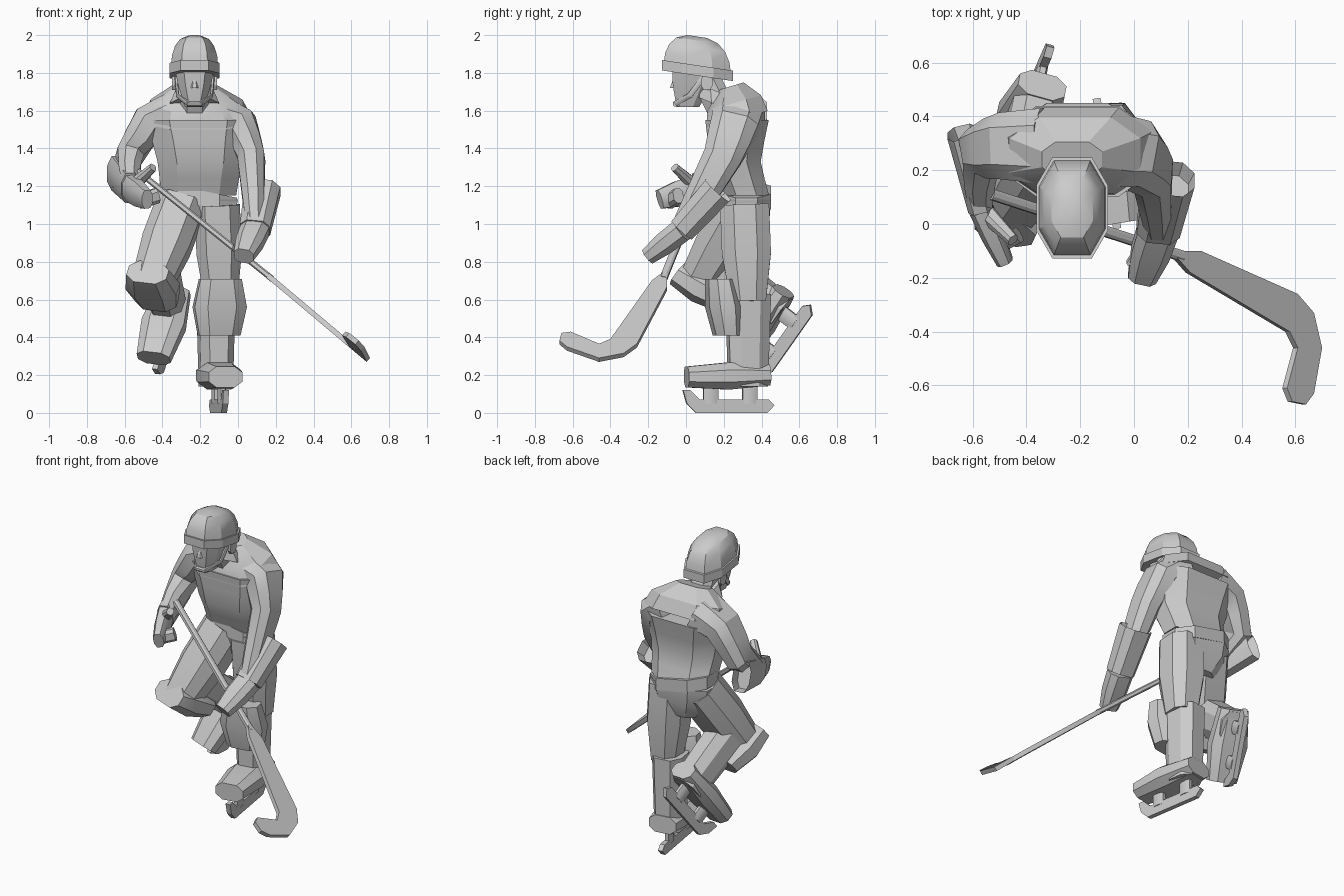
import bpy, bmesh, math
from mathutils import Matrix, Vector

default_cube = bpy.data.objects.get("Cube")
if default_cube:
    bpy.data.objects.remove(default_cube, do_unlink=True)

# One plain clay colour
clay = bpy.data.materials.new("plain grey")
clay.use_nodes = True
grey = (.6, .6, .6, 1)
clay.diffuse_color = grey
clay.node_tree.nodes["Principled BSDF"].inputs["Base Color"].default_value = grey

WORLD = Matrix.Identity(4)
UP = Vector((0, 0, 1))
ACROSS = Vector((1, 0, 0))
FORWARD = Vector((0, -1, 0))


def finish(name, bm, matrix):
    """Turn the bmesh into a grey object with sharp creases kept."""
    mesh = bpy.data.meshes.new(name)
    bm.to_mesh(mesh)
    bm.free()
    mesh.transform(matrix)
    mesh.materials.append(clay)
    part = bpy.data.objects.new(name, mesh)
    bpy.context.collection.objects.link(part)
    bpy.ops.object.select_all(action="DESELECT")
    part.select_set(True)
    bpy.context.view_layer.objects.active = part
    bpy.ops.object.shade_smooth_by_angle(angle=math.radians(28))


def bridge(bm, lower, upper):
    """Join two equal loops of vertices with quads."""
    for k in range(len(lower)):
        bm.faces.new((lower[k - 1], lower[k], upper[k], upper[k - 1]))


def cut_corner_section(side, depth):
    """Rectangle with cut corners, spanned by two half-size vectors."""
    corners = []
    for u, v in ((1, 1), (-1, 1), (-1, -1), (1, -1)):
        pair = [side * u + depth * v * .45, side * u * .55 + depth * v]
        corners += pair if u == v else reversed(pair)
    return corners


def loft(name, centres, scales, width, depth, normal=None, side=ACROSS,
         matrix=WORLD, hollow=False):
    """Skin scaled sections along the centres; a hollow part opens at its start."""
    bm = bmesh.new()
    loops = []
    last = len(centres) - 1
    for i, centre in enumerate(centres):
        along = centres[min(i + 1, last)] - centres[max(i - 1, 0)]
        axis = (normal or along).normalized()
        across = (side - axis * side.dot(axis)).normalized()
        outline = cut_corner_section(across * width * scales[i],
                                     axis.cross(across) * depth * scales[i])
        loops.append([bm.verts.new(centre + corner) for corner in outline])
    for lower, upper in zip(loops, loops[1:]):
        bridge(bm, lower, upper)
    mouth = bm.faces.new(loops[0])
    bm.faces.new(loops[-1])
    bmesh.ops.recalc_face_normals(bm, faces=bm.faces[:])
    if hollow:
        bmesh.ops.inset_individual(bm, faces=[mouth], thickness=.015, depth=0)
        bmesh.ops.translate(bm, verts=mouth.verts, vec=mouth.normal * -.06)
    finish(name, bm, matrix)


def limb(name, path, width, depth, taper=1, bulge=0, **options):
    """Tapered, optionally swollen, limb through a few joints."""
    joints = [Vector(joint) for joint in path]
    centres = [joints[0]]
    for start, end in zip(joints, joints[1:]):
        centres += [start.lerp(end, .5), end]
    last = len(centres) - 1
    scales = [1 + (taper - 1) * i / last + bulge * math.sin(math.pi * i / last)
              for i in range(len(centres))]
    loft(name, centres, scales, width, depth, **options)


def plate(name, outline, thickness, matrix=WORLD):
    """Thicken a flat outline evenly about its own plane."""
    bm = bmesh.new()
    half = Vector(thickness) / 2
    front = [bm.verts.new(Vector(point) - half) for point in outline]
    back = [bm.verts.new(Vector(point) + half) for point in outline]
    bm.faces.new(front)
    bm.faces.new(back)
    bridge(bm, front, back)
    bmesh.ops.recalc_face_normals(bm, faces=bm.faces[:])
    finish(name, bm, matrix)


def lower_leg(side, frame):
    """Skate, boot, shin and pad; the toe points to local -y above the origin."""
    runner = [(-.24, .12), (-.22, .05), (-.17, 0), (.21, 0), (.25, .04), (.22, .07),
              (-.15, .07), (-.2, .12)]
    plate(side + "_skate_blade", [(0, y, z) for y, z in runner], ACROSS * .03, frame)
    for label, y in (("front", -.09), ("back", .12)):
        limb(f"{side}_{label}_blade_post", [(0, y, .05), (0, y, .16)],
             width=.02, depth=.04, matrix=frame)
    limb(side + "_boot", [(0, -.22, .19), (0, .22, .2)],
         width=.09, depth=.055, bulge=.3, matrix=frame)
    limb(side + "_shin", [(0, .11, .14), (0, .11, .63)],
         width=.085, depth=.1, taper=1.15, matrix=frame)
    limb(side + "_shin_pad", [(0, 0, .41), (0, -.04, .71)],
         width=.11, depth=.07, bulge=.27, normal=UP, matrix=frame)


def glove(side, cuff, wrist, fist, thumb, width, depth):
    """Open flared cuff, closed hand and thumb."""
    limb(side + "_glove_cuff", [cuff, wrist], width, depth, taper=.85, hollow=True)
    limb(side + "_glove_hand", [wrist, fist], width * .8, depth * .75, taper=.7, bulge=.1)
    limb(side + "_glove_thumb", [wrist, thumb], width=.035, depth=.035, taper=.6)


# Standing leg turns its toe outwards
lower_leg("left", Matrix.Translation((-.1, .22, 0)) @ Matrix.Rotation(math.radians(9), 4, "Z"))

# Lifted leg: the blade runs up and back behind the body
heel = Vector((.24, .55, .78)).normalized()
shin_up = Vector((-.15, -.8, .6))
shin_up = (shin_up - heel * shin_up.dot(heel)).normalized()
lifted = Matrix((heel.cross(shin_up), heel, shin_up)).transposed().to_4x4()
lifted.translation = (-.365, .55, .35)
lower_leg("right", lifted)

# Breeches
limb("left_thigh", [(-.11, .31, 1.1), (-.09, .33, .59)],
     width=.12, depth=.13, taper=.72, bulge=.14)
limb("right_thigh", [(-.3, .3, 1.1), (-.46, .06, .68)],
     width=.13, depth=.13, taper=.8, bulge=.1)
limb("pelvis", [(-.21, .32, 1.13), (-.21, .33, .92)],
     width=.21, depth=.13, taper=.5, bulge=.15, normal=UP)

# Jersey body, sloping yoke, hem band and collar
chest = (-.21, .27, 1.55)
limb("jersey_body", [(-.21, .32, 1.15), (-.2, .26, 1.33), chest],
     width=.2, depth=.12, taper=1.4, bulge=-.07, normal=UP)
limb("jersey_yoke", [chest, (-.23, .24, 1.73)],
     width=.28, depth=.17, taper=.4, bulge=.17, normal=UP + FORWARD * .3)
limb("jersey_hem", [(-.21, .32, 1.1), (-.21, .32, 1.18)],
     width=.21, depth=.13, normal=Vector((.2, 0, 1)))
limb("collar", [(-.23, .19, 1.62), (-.23, .17, 1.7)],
     width=.13, depth=.13, taper=.75, normal=UP - FORWARD * .4)

# Arms share their joints with the gloves
left_wrist = (.09, -.02, .97)
right_wrist = (-.57, .06, 1.19)
limb("left_sleeve", [(-.12, .28, 1.59), (.01, .26, 1.53), (.07, .19, 1.35), left_wrist],
     width=.14, depth=.1, taper=.45, bulge=.1, side=FORWARD)
limb("right_sleeve", [(-.33, .29, 1.6), (-.47, .29, 1.54), (-.575, .27, 1.36), right_wrist],
     width=.14, depth=.105, taper=.4, bulge=.1, side=FORWARD)
glove("left", (.13, .17, 1.18), left_wrist, (.03, -.2, .83), (-.01, -.15, .87),
      width=.095, depth=.085)
glove("right", (-.64, .34, 1.27), right_wrist, (-.48, -.14, 1.13), (-.45, -.06, 1.3),
      width=.055, depth=.095)
limb("right_glove_fingers", [(-.52, -.09, 1.12), (-.43, -.04, 1.15)],
     width=.04, depth=.03, side=UP)

# Stick: straight shaft, and a hooked blade in a sloping plane with a lifted tip
limb("stick_shaft", [(-.53, .11, 1.28), (.18, -.12, .71)],
     width=.016, depth=.02, side=Vector((.64, 0, .77)))
hook = [(.13, -.1), (.2, -.18), (.57, -.4), (.6, -.46), (.56, -.61), (.58, -.66),
        (.63, -.67), (.66, -.63), (.69, -.46), (.66, -.33), (.6, -.26), (.24, -.1)]
plate("stick_blade", [(x, y, .86 - .84 * x + .2 * max(0, -.46 - y)) for x, y in hook],
      (.018, 0, .021))

# Head
middle = -.23
tilt = UP - FORWARD * .15
limb("neck", [(middle, .19, 1.6), (middle, .1, 1.78)], width=.075, depth=.075)
limb("face", [(middle, .01, 1.62), (middle, .06, 1.85)],
     width=.05, depth=.06, taper=2.2, bulge=.15, normal=UP)
limb("nose", [(middle, -.06, 1.72), (middle, -.05, 1.79)],
     width=.02, depth=.025, taper=.4, normal=UP)

# Helmet: a brim band below a rounded shell
limb("helmet_band", [(middle, .06, 1.785), (middle, .06, 1.84)],
     width=.133, depth=.19, normal=tilt)
angles = [math.radians(degrees) for degrees in range(0, 90, 20)]
loft("helmet_shell", [Vector((middle, .06, 1.82 + .175 * math.sin(a))) for a in angles],
     [math.cos(a) ** .7 for a in angles], width=.125, depth=.18, normal=tilt)

# Ears and chin straps on both sides, meeting at the chin cup
for side, sign in (("left", 1), ("right", -1)):
    ear = Vector((middle + sign * .1, .11, 1.75))
    limb(side + "_ear", [ear, ear + ACROSS * sign * .02], width=.03, depth=.04, side=FORWARD)
    limb(side + "_chin_strap", [ear + UP * .05, (middle + sign * .09, .02, 1.68),
                                (middle + sign * .03, -.06, 1.635)], width=.008, depth=.014)
limb("chin_cup", [(middle - .04, -.05, 1.635), (middle + .04, -.05, 1.635)],
     width=.02, depth=.014, side=FORWARD)
